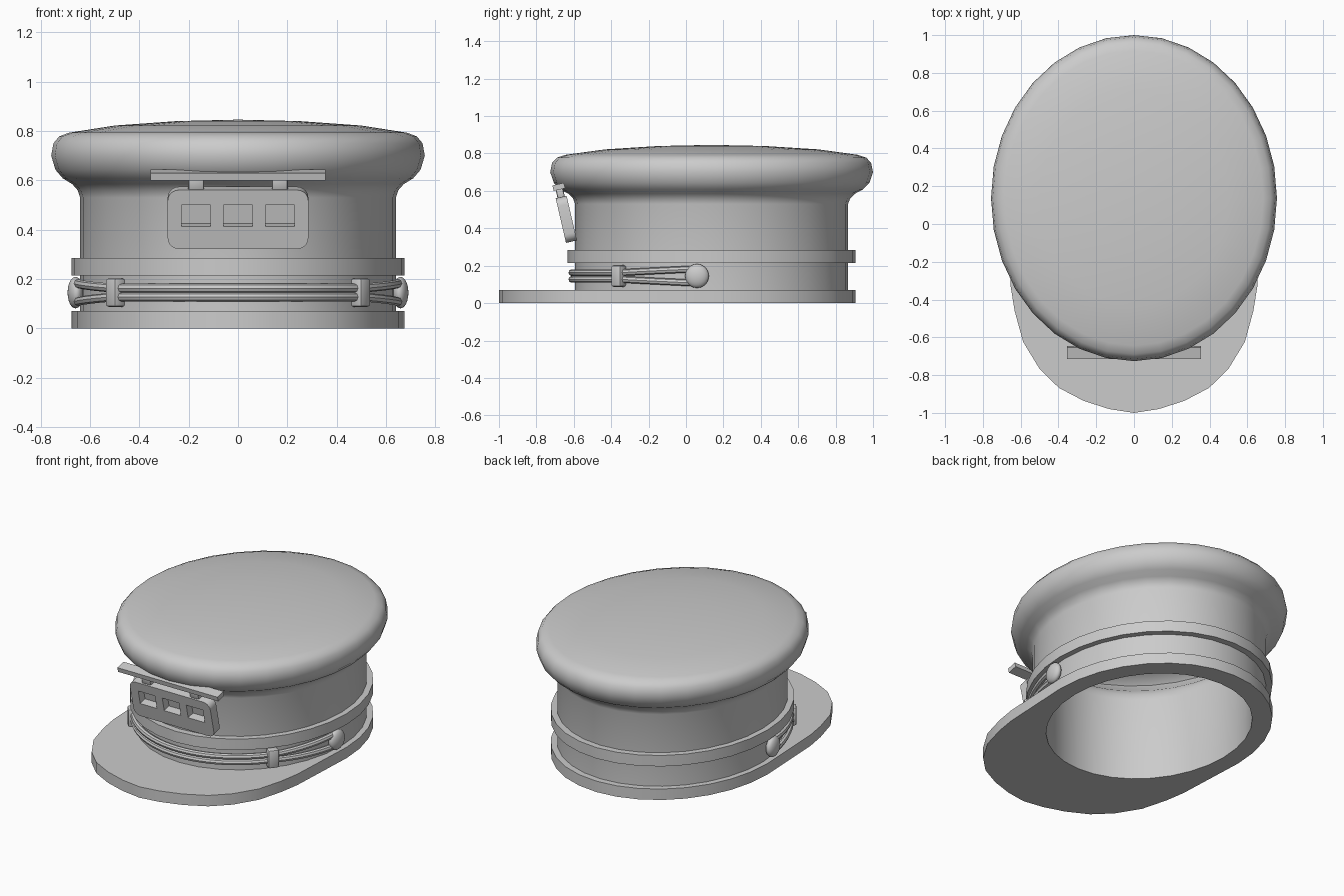
import bpy, bmesh, math
from mathutils import Matrix, Vector

SEGMENTS = 32
STRETCH = 1.14     # depth of the oval relative to its width
CENTRE_Y = 0.137
WALL = 0.64        # half width of the hat wall
HOLE = 0.565       # half width of the head opening

cube = bpy.data.objects.get("Cube")
if cube:
    bpy.data.objects.remove(cube)

grey = bpy.data.materials.new("plain_grey")
grey.use_nodes = True
grey.diffuse_color = (0.6, 0.6, 0.6, 1)
shader = next(n for n in grey.node_tree.nodes if n.type == 'BSDF_PRINCIPLED')
shader.inputs["Base Color"].default_value = grey.diffuse_color


def oval(r, angle):
    """Point on the hat oval; angle 0 is the front, positive towards +x."""
    return Vector((r * math.sin(angle), CENTRE_Y - STRETCH * r * math.cos(angle), 0))


def select_only(obj):
    bpy.ops.object.select_all(action='DESELECT')
    obj.select_set(True)
    bpy.context.view_layer.objects.active = obj


def add_object(name, data, matrix=None, smooth=True):
    obj = bpy.data.objects.new(name, data)
    bpy.context.collection.objects.link(obj)
    data.materials.append(grey)
    if matrix:
        obj.matrix_world = matrix
    select_only(obj)
    if obj.type == 'CURVE':
        bpy.ops.object.convert(target='MESH')
        obj = bpy.context.view_layer.objects.active
    if smooth:
        bpy.ops.object.shade_smooth_by_angle(angle=math.radians(40))
    return obj


def from_bmesh(name, bm, matrix=None):
    mesh = bpy.data.meshes.new(name)
    bmesh.ops.recalc_face_normals(bm, faces=bm.faces)
    bm.to_mesh(mesh)
    bm.free()
    return add_object(name, mesh, matrix)


def oval_lathe(name, profile):
    """Sweep a closed (radius, height) profile around the hat oval."""
    bm = bmesh.new()
    rings = []
    for i in range(SEGMENTS):
        a = math.tau * i / SEGMENTS
        rings.append([bm.verts.new(oval(r, a) + Vector((0, 0, z))) for r, z in profile])
    n = len(profile)
    for i in range(SEGMENTS):
        here, after = rings[i], rings[(i + 1) % SEGMENTS]
        for j in range(n):
            k = (j + 1) % n
            if profile[j][0] + profile[k][0] > 0:
                bm.faces.new((here[j], after[j], after[k], here[k]))
    bmesh.ops.remove_doubles(bm, verts=bm.verts, dist=0.0001)
    return from_bmesh(name, bm)


def flat_plate(name, outlines, thickness, matrix):
    """Extruded plate; outlines after the first become holes."""
    curve = bpy.data.curves.new(name, 'CURVE')
    curve.dimensions = '2D'
    curve.fill_mode = 'BOTH'
    curve.extrude = thickness / 2
    for outline in outlines:
        spline = curve.splines.new('POLY')
        spline.points.add(len(outline) - 1)
        for point, co in zip(spline.points, outline):
            point.co = (co[0], co[1], 0, 1)
        spline.use_cyclic_u = True
    return add_object(name, curve, matrix)


def box(name, size, matrix, bevel=0.006):
    bm = bmesh.new()
    bmesh.ops.create_cube(bm, size=1, matrix=Matrix.Diagonal((*size, 1)))
    if bevel:
        bmesh.ops.bevel(bm, geom=bm.edges[:], offset=bevel, segments=2,
                        profile=0.5, affect='EDGES')
    return from_bmesh(name, bm, matrix)


def rectangle(cx, cy, w, h):
    return [(cx + sx * w / 2, cy + sy * h / 2)
            for sx, sy in ((-1, -1), (1, -1), (1, 1), (-1, 1))]


def rounded_rectangle(w, h, r, steps=5):
    points = []
    for q, (sx, sy) in enumerate(((1, 1), (-1, 1), (-1, -1), (1, -1))):
        for s in range(steps + 1):
            a = math.pi / 2 * (q + s / steps)
            points.append((sx * (w / 2 - r) + r * math.cos(a),
                           sy * (h / 2 - r) + r * math.sin(a)))
    return points


# Crown and wall, a hollow shell
oval_lathe("crown", [
    (WALL, 0.07), (WALL, 0.53), (0.65, 0.56), (0.672, 0.585), (0.71, 0.608),
    (0.74, 0.643), (0.757, 0.7), (0.748, 0.75), (0.725, 0.778), (0.685, 0.793),
    (0.5, 0.822), (0.25, 0.84), (0, 0.846),
    (0, 0.79), (0.5, 0.765), (0.65, 0.74), (0.69, 0.7), (0.66, 0.66),
    (0.6, 0.61), (0.575, 0.57), (HOLE, 0.53), (HOLE, 0.07)])

# Raised band around the wall
oval_lathe("band", [(0.62, 0.215), (0.675, 0.215), (0.675, 0.285), (0.62, 0.285)])

# Base rim and visor in one plate with the head opening
half_front = [(0.13, -0.98), (0.265, -0.937), (0.397, -0.868), (0.5, -0.767),
              (0.587, -0.624), (0.632, -0.46), (0.653, -0.33)]
back = [oval(0.675, math.tau * i / SEGMENTS) for i in range(8, 25)]
outline = ([(0, -1)] + half_front + [(p.x, p.y) for p in back]
           + [(-x, y) for x, y in reversed(half_front)])
opening = [oval(HOLE, math.tau * i / SEGMENTS)[:2] for i in range(SEGMENTS)]
flat_plate("visor", [outline, opening], 0.07, Matrix.Translation((0, 0, 0.035)))

# Pair of strap cords that spread towards the buttons
STRAP_Z = 0.145
for label, side in (("upper", 1), ("lower", -1)):
    cord = bpy.data.curves.new(label + "_cord", 'CURVE')
    cord.dimensions = '3D'
    cord.bevel_depth = 0.018
    cord.bevel_resolution = 2
    cord.use_fill_caps = True
    path = cord.splines.new('POLY')
    count = 41
    path.points.add(count - 1)
    for i, point in enumerate(path.points):
        degrees = -84 + 168 * i / (count - 1)
        spread = 0.018 + 0.02 * max(0, abs(degrees) - 50) / 34
        p = oval(WALL + 0.016, math.radians(degrees))
        point.co = (p.x, p.y, STRAP_Z + side * spread, 1)
    add_object(label + "_cord", cord)


def on_wall(angle, offset):
    """Frame on the wall with local -y pointing outward."""
    normal = Vector((math.sin(angle) * STRETCH, -math.cos(angle), 0)).normalized()
    place = oval(WALL, angle) + normal * offset + Vector((0, 0, STRAP_Z))
    turn = math.atan2(normal.y, normal.x) + math.pi / 2
    return Matrix.Translation(place) @ Matrix.Rotation(turn, 4, 'Z')


# Buckles and buttons on both sides
for label, side in (("left", 1), ("right", -1)):
    box(label + "_buckle", (0.065, 0.055, 0.115),
        on_wall(side * math.radians(48.5), 0.022), 0.01)
    bm = bmesh.new()
    bmesh.ops.create_uvsphere(bm, u_segments=24, v_segments=12, radius=1,
                              matrix=Matrix.Diagonal((0.064, 0.032, 0.064, 1)))
    from_bmesh(label + "_button", bm, on_wall(side * math.radians(84), 0.022))

# Front badge, tilted forward
badge = Matrix.Translation((0, -0.64, 0.448)) @ Matrix.Rotation(math.radians(13), 4, 'X')
upright = Matrix.Rotation(math.pi / 2, 4, 'X')
windows = [rectangle(x, 0.016, 0.118, 0.09) for x in (-0.17, 0, 0.17)]
flat_plate("badge_frame", [rounded_rectangle(0.57, 0.245, 0.045)] + windows,
           0.05, badge @ Matrix.Translation((0, -0.005, 0)) @ upright)
flat_plate("badge_back", [rounded_rectangle(0.57, 0.245, 0.045)],
           0.01, badge @ Matrix.Translation((0, 0.025, 0)) @ upright)

# Badge top bar and its two pegs
box("badge_bar", (0.71, 0.063, 0.03), badge @ Matrix.Translation((0, 0, 0.178)), 0)
for label, x in (("left", 0.17), ("right", -0.17)):
    box(label + "_peg", (0.065, 0.04, 0.06), badge @ Matrix.Translation((x, 0, 0.14)), 0.01)
